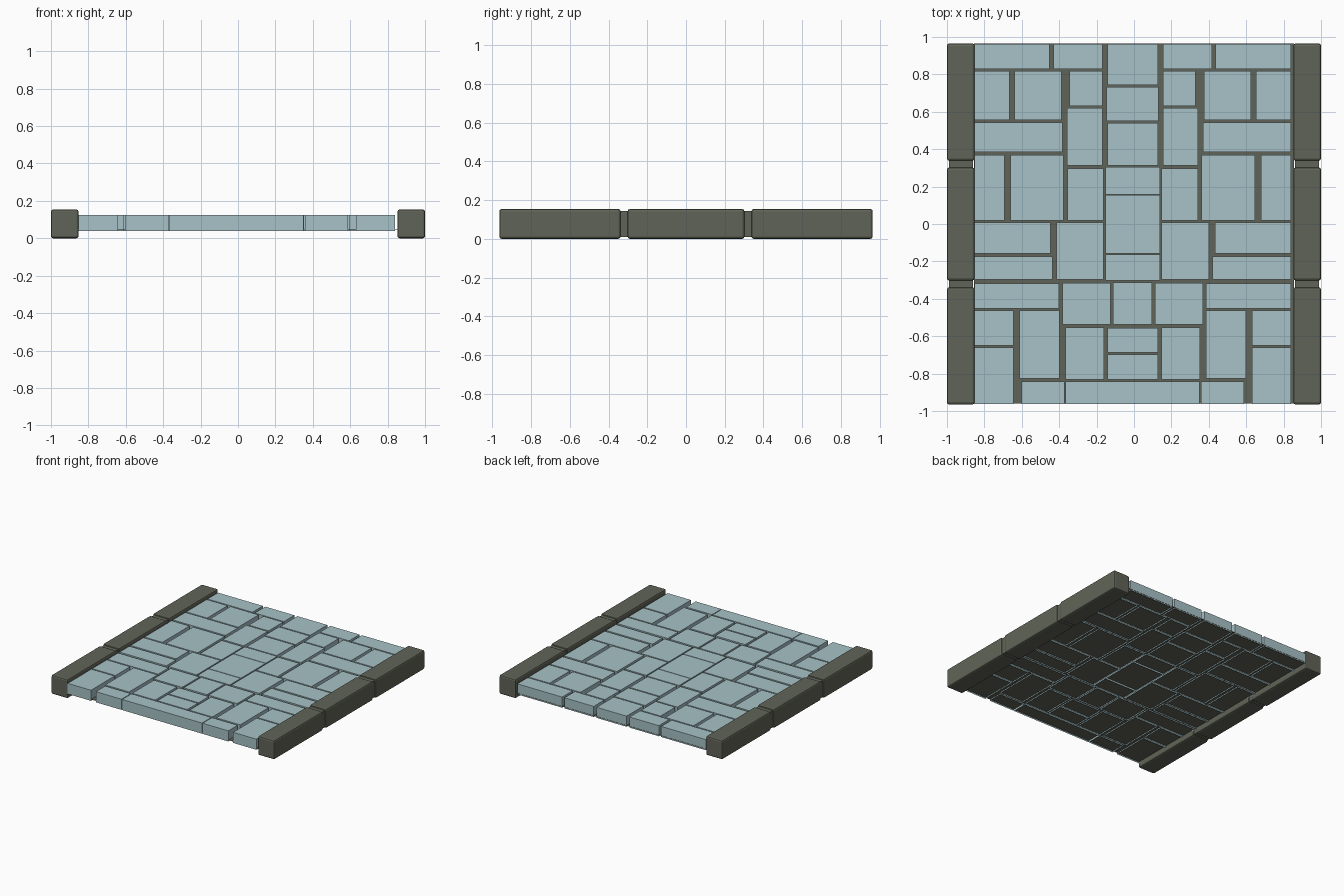
import bpy, bmesh

if "Cube" in bpy.data.objects:
    bpy.data.objects.remove(bpy.data.objects["Cube"])


def material(name, rgb):
    m = bpy.data.materials.new(name)
    m.diffuse_color = (*rgb, 1)
    m.use_nodes = True
    m.node_tree.nodes["Principled BSDF"].inputs["Base Color"].default_value = m.diffuse_color
    return m


STONE = material("dark_stone", (0.118, 0.127, 0.096))
TILE = material("pale_blue_tile", (0.39, 0.54, 0.57))


def make_object(name, bm, mat):
    me = bpy.data.meshes.new(name)
    bm.to_mesh(me)
    bm.free()
    me.materials.append(mat)
    ob = bpy.data.objects.new(name, me)
    bpy.context.collection.objects.link(ob)
    return ob


def add_box(bm, x0, x1, y0, y1, z0, z1, open_bottom=False):
    verts = bmesh.ops.create_cube(bm, size=1)["verts"]
    for v in verts:
        v.co.x = x1 if v.co.x > 0 else x0
        v.co.y = y1 if v.co.y > 0 else y0
        v.co.z = z1 if v.co.z > 0 else z0
    if open_bottom:
        faces = {f for v in verts for f in v.link_faces}
        low = [f for f in faces if all(v.co.z < z0 + 1e-5 for v in f.verts)]
        bmesh.ops.delete(bm, geom=low, context='FACES_ONLY')


# Side kerbs: three bevelled blocks joined by slimmer necks
for side, name in ((-1, "left_kerb"), (1, "right_kerb")):
    xa, xb = sorted((side * 0.852, side * 1.0))
    bm = bmesh.new()
    for y0, y1 in ((-0.965, -0.338), (-0.302, 0.302), (0.338, 0.965)):
        add_box(bm, xa, xb, y0, y1, 0, 0.154)
    bmesh.ops.bevel(bm, geom=bm.edges[:], offset=0.012, segments=2,
                    profile=0.5, affect='EDGES')
    for y in (-0.32, 0.32):
        add_box(bm, xa + 0.01, xb - 0.01, y - 0.03, y + 0.03, 0.01, 0.144)
    make_object(name, bm, STONE)

# Thin mortar sheet that shows in the gaps
bm = bmesh.new()
add_box(bm, -0.855, 0.855, -0.96, 0.964, 0.048, 0.05)
make_object("mortar_bed", bm, STONE)

# Paving tiles, open underneath: outer and inner distance from axis, y top, y bottom
AXIS = -0.007
SIDE_TILES = [
    (.846, .444, .962, .828), (.423, .161, .962, .828),
    (.846, .658, .817, .555), (.632, .380, .817, .555), (.337, .161, .817, .630),
    (.350, .161, .619, .314), (.846, .375, .544, .384),
    (.846, .685, .368, .020), (.653, .369, .368, .020), (.348, .155, .298, .020),
    (.846, .439, .009, -.157), (.846, .428, -.173, -.298), (.407, .155, .009, -.298),
    (.846, .393, -.317, -.451), (.375, .118, -.315, -.537),
    (.846, .637, -.462, -.649), (.846, .637, -.660, -.962),
    (.605, .391, -.462, -.826), (.359, .153, -.553, -.831),
    (.594, .364, -.842, -.962),
]
# Centre tiles: half width, y top, y bottom
CENTRE_TILES = [
    (.134, .962, .743), (.139, .732, .550), (.134, .539, .314),
    (.145, .304, .159), (.145, .154, -.157), (.145, -.163, -.301),
    (.104, -.312, -.537), (.134, -.556, -.687), (.134, -.698, -.831),
    (.358, -.842, -.962),
]
Z0, Z1 = 0.038, 0.124
for side, name in ((-1, "left_tiles"), (1, "right_tiles")):
    bm = bmesh.new()
    for outer, inner, top, bottom in SIDE_TILES:
        xa, xb = sorted((AXIS + side * outer, AXIS + side * inner))
        add_box(bm, xa, xb, bottom, top, Z0, Z1, True)
    make_object(name, bm, TILE)

bm = bmesh.new()
for half, top, bottom in CENTRE_TILES:
    add_box(bm, AXIS - half, AXIS + half, bottom, top, Z0, Z1, True)
make_object("centre_tiles", bm, TILE)
